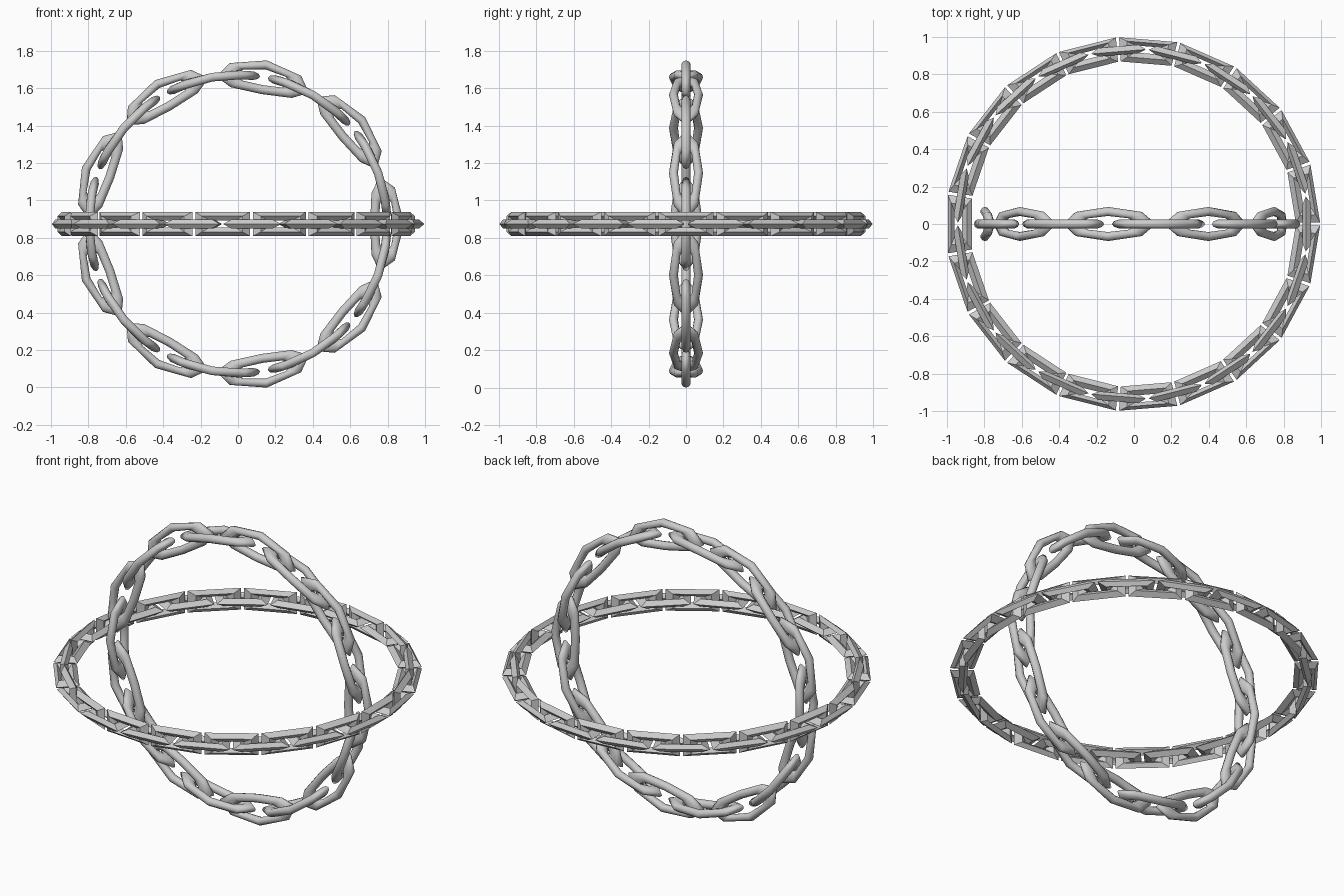
import bpy, bmesh
from math import sin, cos, pi

if "Cube" in bpy.data.objects:
    bpy.data.objects.remove(bpy.data.objects["Cube"])

ZC = 0.874


def link(name, R, a0, half_len, half_wid, tube, end_tube, nmaj, nmin, upright, vertical, cx, smooth):
    """One chain link: a stretched torus bent along a ring of radius R at angle a0."""
    bm = bmesh.new()
    off = pi / 4 if nmaj == 4 else 0
    k = 1 / cos(off)            # four-sided links become rectangles
    grid = []
    for i in range(nmaj):
        t = 2 * pi * i / nmaj + off
        ring = []
        for j in range(nmin):
            p = 2 * pi * j / nmin
            s = k * cos(t) * (half_len - end_tube + end_tube * cos(p))
            u = k * sin(t) * (half_wid - tube + tube * cos(p))
            v = tube * sin(p)
            dr, h = (v, u) if upright else (u, v)
            a, r = a0 + s / R, R + dr
            x, y = r * cos(a) + cx, r * sin(a)
            ring.append(bm.verts.new((x, -h, y + ZC) if vertical else (x, y, h + ZC)))
        grid.append(ring)
    for i in range(nmaj):
        for j in range(nmin):
            n, m = (i + 1) % nmaj, (j + 1) % nmin
            bm.faces.new((grid[i][j], grid[n][j], grid[n][m], grid[i][m]))
    bmesh.ops.recalc_face_normals(bm, faces=bm.faces)
    for f in bm.faces:
        f.smooth = smooth
    me = bpy.data.meshes.new(name)
    bm.to_mesh(me)
    bm.free()
    bpy.context.collection.objects.link(bpy.data.objects.new(name, me))


# horizontal chain: 38 angular links, alternately flat and upright
for i in range(38):
    link("angular_link", 0.936, pi + i * 2 * pi / 38, 0.147, 0.065, 0.023, 0.04,
         4, 4, i % 2 == 1, False, -0.006, False)

# vertical chain: 18 rounded links, alternately crosswise and in plane
for i in range(18):
    link("round_link", 0.797, pi + i * 2 * pi / 18, 0.257, 0.091, 0.024, 0.05,
         8, 10, i % 2 == 0, True, 0, True)
